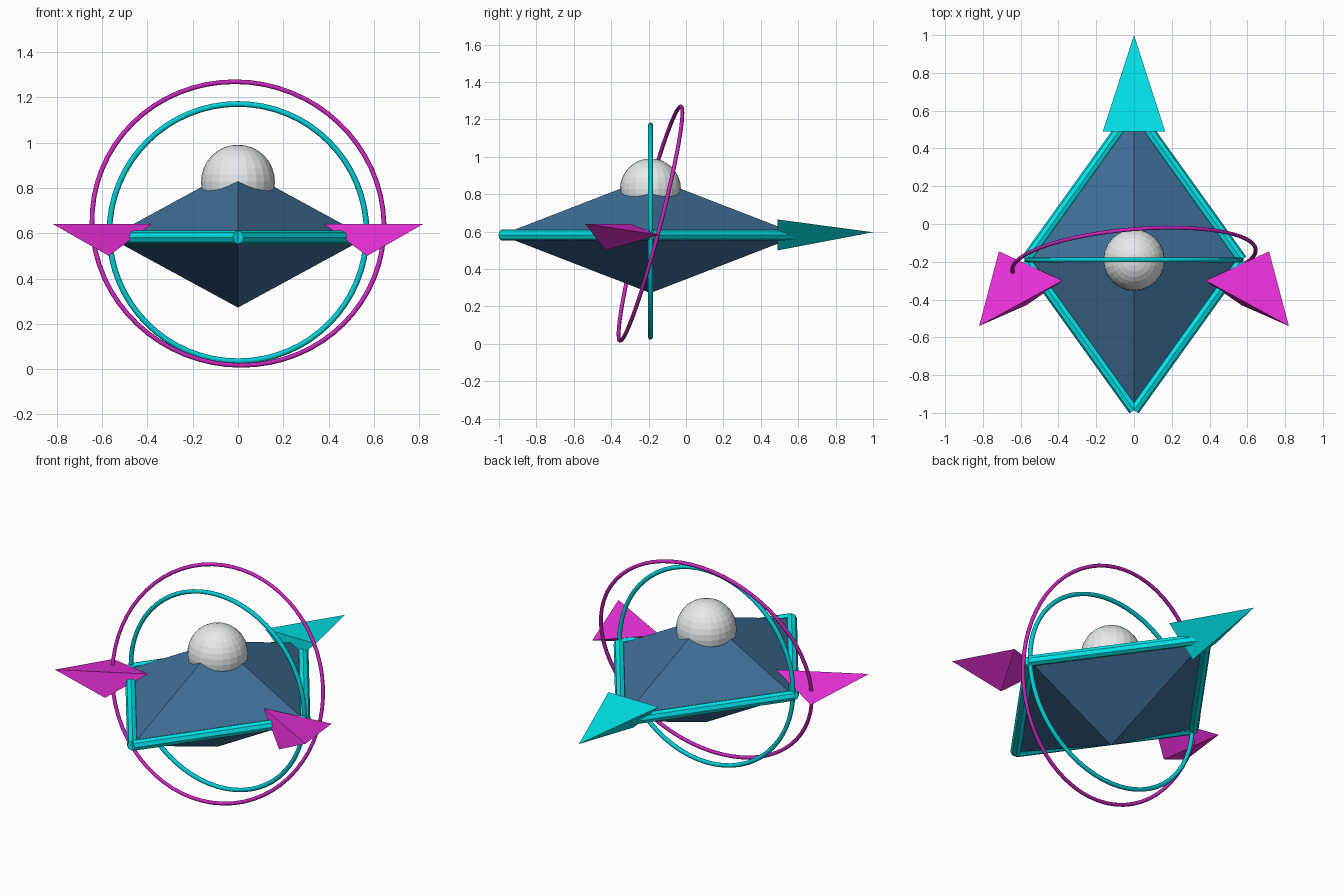
import bpy, bmesh, math
from mathutils import Vector

if "Cube" in bpy.data.objects:
    bpy.data.objects.remove(bpy.data.objects["Cube"])


def material(name, rgb):
    m = bpy.data.materials.new(name)
    m.diffuse_color = (*rgb, 1)
    m.use_nodes = True
    m.node_tree.nodes["Principled BSDF"].inputs["Base Color"].default_value = m.diffuse_color
    return m


BLUE = material("hull_blue", (0.05, 0.16, 0.32))
CYAN = material("bright_cyan", (0.0, 0.8, 0.85))
TEAL = material("ring_teal", (0.0, 0.62, 0.68))
PINK = material("fin_magenta", (0.85, 0.03, 0.72))
PURPLE = material("ring_magenta", (0.6, 0.02, 0.52))
PALE = material("dome_pale", (0.78, 0.83, 0.83))

CY, CZ = -0.19, 0.582            # hull centre
HX, HY, HZ = 0.57, 0.8, 0.31     # hull half sizes


def finish(name, mat):
    ob = bpy.context.object
    ob.name = name
    ob.data.materials.append(mat)
    return ob


def hull_mesh(name, points, mat):
    """Convex solid from a few corner points."""
    bm = bmesh.new()
    for p in points:
        bm.verts.new(p)
    bmesh.ops.convex_hull(bm, input=bm.verts)
    bmesh.ops.recalc_face_normals(bm, faces=bm.faces)
    me = bpy.data.meshes.new(name)
    bm.to_mesh(me)
    bm.free()
    me.materials.append(mat)
    ob = bpy.data.objects.new(name, me)
    bpy.context.collection.objects.link(ob)


def rod(name, a, b, radius, mat):
    a, b = Vector(a), Vector(b)
    bpy.ops.mesh.primitive_cylinder_add(vertices=8, radius=radius, depth=(b - a).length,
                                        location=(a + b) / 2)
    finish(name, mat).rotation_euler = (b - a).to_track_quat('Z', 'Y').to_euler()


def ring(name, centre, normal, major, minor, mat):
    bpy.ops.mesh.primitive_torus_add(major_segments=64, minor_segments=8, location=centre,
                                     major_radius=major, minor_radius=minor)
    finish(name, mat).rotation_euler = Vector(normal).to_track_quat('Z', 'Y').to_euler()
    bpy.ops.object.shade_smooth_by_angle(angle=math.radians(50))


# Stretched octahedron hull
hull_mesh("hull", [(HX, CY, CZ), (-HX, CY, CZ), (0, CY + HY, CZ), (0, CY - HY, CZ),
                   (0, CY, CZ + HZ), (0, CY, CZ - HZ)], BLUE)

# Edge rods around the hull's waist
for sx, side in ((1, "right"), (-1, "left")):
    for sy, end in ((1, "back"), (-1, "front")):
        rod(f"edge_rod_{end}_{side}", (sx * HX, CY, CZ), (0, CY + sy * (HY - 0.005), CZ), 0.03, CYAN)

# Dome sunk into the top of the hull
bpy.ops.mesh.primitive_uv_sphere_add(segments=24, ring_count=16, radius=0.163,
                                     location=(0, CY, 0.828))
finish("dome", PALE)

# Upright inner ring and tilted outer ring
ring("inner_ring", (0, CY, 0.603), (0, 1, 0), 0.568, 0.0125, TEAL)
ring("outer_ring", (0, CY, 0.643), (-0.085, 1, -0.26), 0.647, 0.0105, PURPLE)

# Three-sided tail spike
hull_mesh("tail_spike", [(0.165, 0.49, 0.665), (-0.165, 0.49, 0.665), (0, 0.49, 0.5),
                         (0, 1.0, 0.597)], CYAN)

# Mirrored three-sided side fins
for s, side in ((1, "right"), (-1, "left")):
    hull_mesh(f"fin_{side}", [(s * 0.82, -0.54, 0.642), (s * 0.38, -0.30, 0.642),
                              (s * 0.57, -0.43, 0.5), (s * 0.715, -0.145, 0.582)], PINK)
